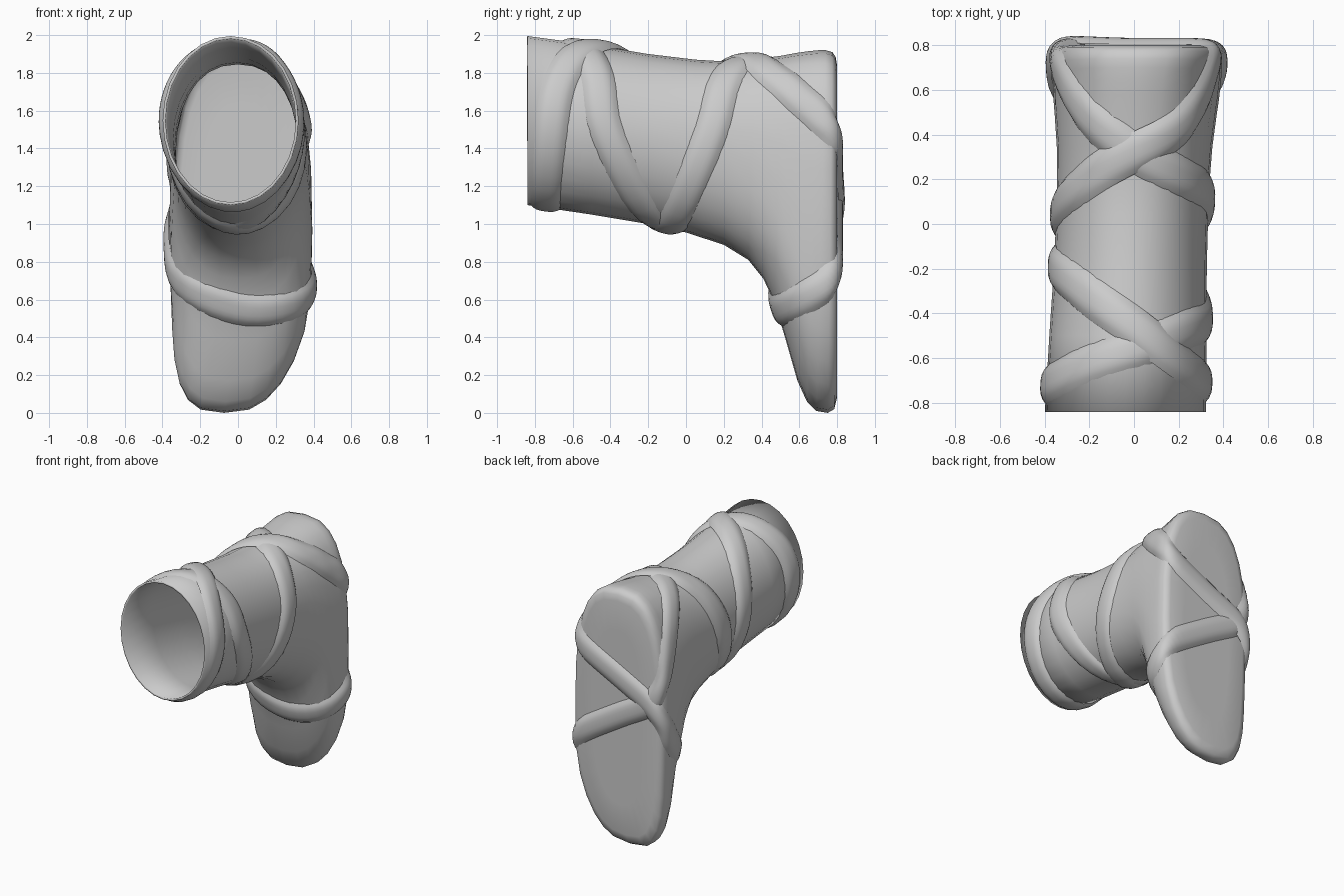
import bpy, bmesh, math
from mathutils import Vector
from mathutils.bvhtree import BVHTree

if "Cube" in bpy.data.objects:
    bpy.data.objects.remove(bpy.data.objects["Cube"])


def finish(bm, name):
    me = bpy.data.meshes.new(name)
    bm.to_mesh(me)
    ob = bpy.data.objects.new(name, me)
    bpy.context.collection.objects.link(ob)
    return ob


def smooth(ob, deg):
    bpy.ops.object.select_all(action='DESELECT')
    ob.select_set(True)
    bpy.context.view_layer.objects.active = ob
    bpy.ops.object.shade_smooth_by_angle(angle=math.radians(deg))


def spow(v, e):
    return math.copysign(abs(v) ** e, v)


# Boot: loops running from the open cuff to the flat sole
# front y, front z, back y, back z, half width, roundness
RINGS = [
    (-.84, 1.10, -.84, 1.995, .36, 2.0),
    (-.50, 1.05, -.50, 1.95, .352, 2.0),
    (-.20, 1.00, -.20, 1.90, .342, 2.0),
    (.00, .955, .05, 1.87, .34, 2.1),
    (.20, .89, .22, 1.86, .342, 2.2),
    (.33, .81, .36, 1.87, .348, 2.3),
    (.41, .71, .42, 1.88, .355, 2.35),
    (.47, .58, .50, 1.89, .362, 2.4),
    (.53, .38, .58, 1.905, .37, 2.5),
    (.59, .17, .65, 1.915, .375, 2.6),
    (.64, .06, .70, 1.92, .378, 2.7),
    (.69, .01, .74, 1.92, .378, 2.8),
    (.75, .00, .775, 1.91, .375, 2.8),
    (.785, .02, .792, 1.885, .36, 2.8),
    (.80, .08, .80, 1.84, .325, 2.8),
    (.80, .30, .80, 1.62, .20, 2.6),
]
SEG = 28
bm = bmesh.new()
loops = []
for fy, fz, by, bz, w, n in RINGS:
    loop = []
    for i in range(SEG):
        a = 2 * math.pi * i / SEG
        c, s = spow(math.cos(a), 2 / n), spow(math.sin(a), 2 / n)
        y = (fy + by) / 2 + c * (by - fy) / 2
        z = (fz + bz) / 2 + c * (bz - fz) / 2
        # the cuff and toe lean to one side, the heel to the other
        shift = .035 * (y + .3) - .02
        x = w * s + shift - .09 * (max(0, .6 - z) / .6) ** 1.5
        loop.append(bm.verts.new((x, y, z)))
    loops.append(loop)
for a, b in zip(loops, loops[1:]):
    for i in range(SEG):
        j = (i + 1) % SEG
        bm.faces.new((a[i], a[j], b[j], b[i]))
cap = bm.faces.new(loops[-1])
bmesh.ops.recalc_face_normals(bm, faces=bm.faces[:])
cap.normal_update()
if cap.normal.y < 0:
    bmesh.ops.reverse_faces(bm, faces=bm.faces[:])
bm.normal_update()
surface = BVHTree.FromBMesh(bm)
boot = finish(bm, "boot")
smooth(boot, 60)
sol = boot.modifiers.new("thickness", 'SOLIDIFY')
sol.thickness = .015
sol.offset = -1

# Wrap: one closed ribbon laced around boot (x, y, z, optional lift)
PATH = [
    (0, .32, 1.87, .012), (.25, .45, 1.82), (.37, .63, 1.65), (.36, .8, 1.47),
    (0, .82, 1.27), (-.3, .82, 1.1, .01), (-.38, .68, .82), (0, .46, .54),
    (.38, .65, .62), (.37, .8, .74), (0, .82, .98), (-.3, .82, 1.17),
    (-.38, .72, 1.45), (-.3, .55, 1.76), (0, .32, 1.87), (.25, .2, 1.76),
    (.34, .12, 1.45), (0, -.11, .98, .008), (-.34, -.18, 1.45),
    (-.25, -.28, 1.8), (.1, -.53, 1.94, .012), (.3, -.65, 1.82),
    (.37, -.71, 1.55), (0, -.74, 1.1), (-.38, -.72, 1.55), (-.3, -.67, 1.82),
    (.1, -.53, 1.94), (.3, -.46, 1.8), (.35, -.41, 1.45), (0, -.11, .98),
    (-.34, .05, 1.45), (-.25, .18, 1.78),
]
STEPS, WIDTH, BULGE, ACROSS = 8, .175, .03, 8
pts = [Vector(tuple(p) + (0,) * (4 - len(p))) for p in PATH]
N = len(pts)
line = []
for i in range(N):
    p0, p1, p2, p3 = (pts[(i + k) % N] for k in (-1, 0, 1, 2))
    for s in range(STEPS):
        t = s / STEPS
        line.append(.5 * (2 * p1 + (p2 - p0) * t + (2 * p0 - 5 * p1 + 4 * p2 - p3) * t * t
                          + (3 * p1 - p0 - 3 * p2 + p3) * t ** 3))
M = len(line)


def relax(v, times):
    for _ in range(times):
        v = [(v[k - 1] + 2 * v[k] + v[(k + 1) % M]) / 4 for k in range(M)]
    return v


hits = [surface.find_nearest(p.to_3d()) for p in line]
centre = relax([h[0] for h in hits], 2)
normal = [n.normalized() for n in relax([h[1] for h in hits], 4)]
columns = []
for u in range(ACROSS + 1):
    f = 2 * u / ACROSS - 1
    col = []
    for k in range(M):
        tan = centre[(k + 1) % M] - centre[k - 1]
        side = tan.cross(normal[k]).normalized()
        q = surface.find_nearest(centre[k] + side * f * WIDTH / 2)[0]
        h = BULGE * (1 - abs(f) ** 3) + max(0, line[k].w) + .002
        col.append(q + normal[k] * h)
    columns.append(relax(col, 2))
bm = bmesh.new()
grid = [[bm.verts.new(p) for p in col] for col in columns]
for u in range(ACROSS):
    for k in range(M):
        m = (k + 1) % M
        bm.faces.new((grid[u][k], grid[u + 1][k], grid[u + 1][m], grid[u][m]))
bm.normal_update()
bm.faces.ensure_lookup_table()
if bm.faces[0].normal.dot(normal[0]) < 0:
    bmesh.ops.reverse_faces(bm, faces=bm.faces[:])
wrap = finish(bm, "wrapped_strap")
smooth(wrap, 50)
